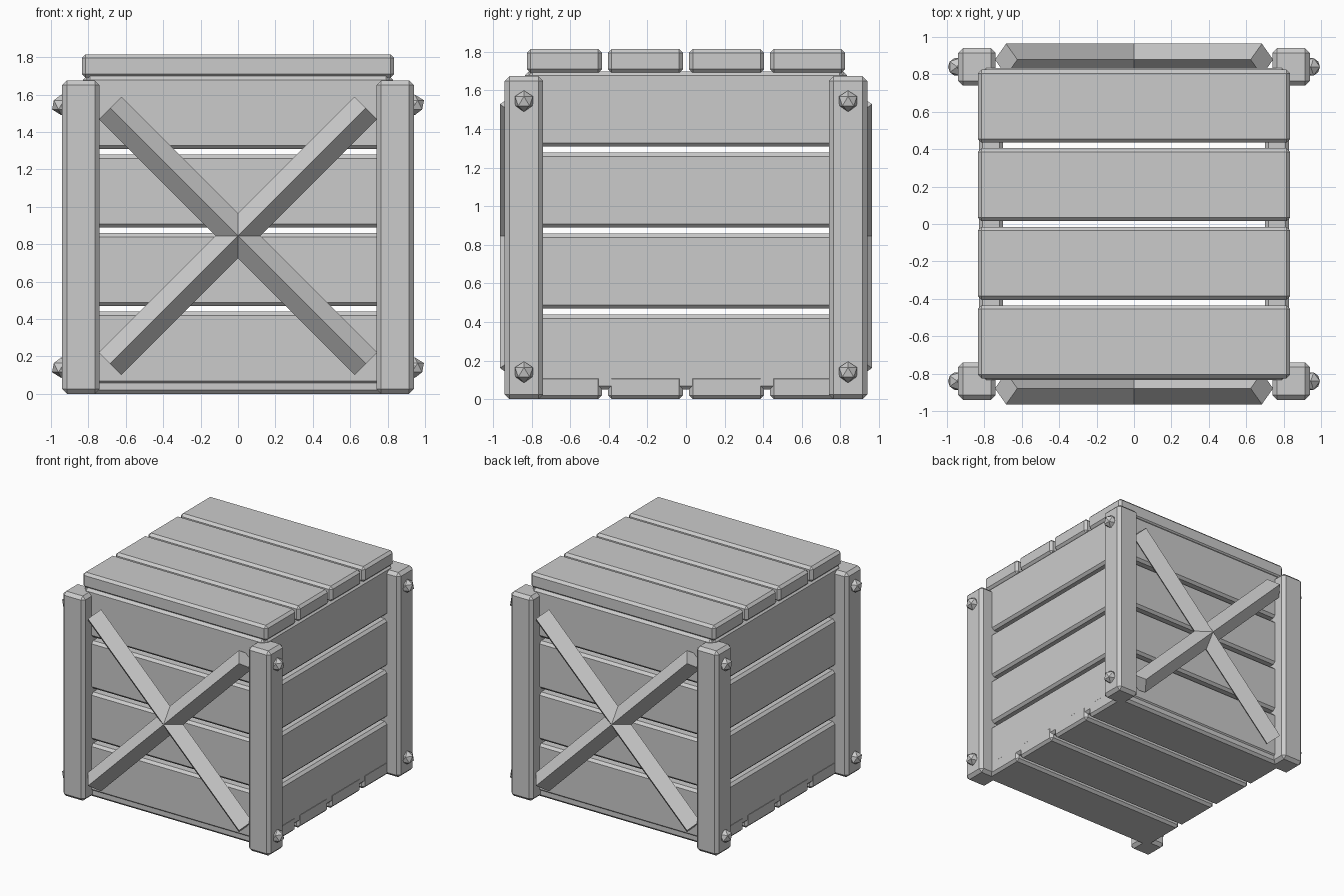
import bpy
import math

if "Cube" in bpy.data.objects:
    bpy.data.objects.remove(bpy.data.objects["Cube"], do_unlink=True)

GREY = (0.6, 0.6, 0.6, 1.0)
grey = bpy.data.materials.new("crate_grey")
grey.use_nodes = True
grey.diffuse_color = GREY
grey.node_tree.nodes["Principled BSDF"].inputs["Base Color"].default_value = GREY

PITCH = 0.42     # spacing between neighbouring planks
PLANK = 0.39     # plank width
BEVEL = 0.02


def box(name, center, size, bevel=BEVEL, rotation=(0, 0, 0)):
    """Box with chamfered edges."""
    bpy.ops.mesh.primitive_cube_add(size=1, location=center, rotation=rotation)
    obj = bpy.context.object
    obj.name = name
    obj.scale = size
    bpy.ops.object.transform_apply(location=False, rotation=False, scale=True)
    obj.data.materials.append(grey)
    if bevel:
        mod = obj.modifiers.new("chamfer", 'BEVEL')
        mod.width = bevel
        mod.segments = 1
    return obj


# Lid, floor and wall planks, four to each side
for i in range(4):
    y = (i - 1.5) * PITCH
    z = 0.244 + 0.01 + i * PITCH
    box("lid_plank", (0, y, 1.753), (1.67, PLANK, 0.125))
    box("floor_plank", (0, y, 0.0625), (1.664, PLANK, 0.125))
    for side in (-1, 1):
        box("side_wall_plank", (side * 0.765, 0, z - 0.01), (0.13, 1.63, PLANK))
        box("end_wall_plank", (0, side * 0.77, z - 0.01), (1.62, 0.13, PLANK))

# Corner posts, each with two faceted bolts on its outer side
for sx in (-1, 1):
    for sy in (-1, 1):
        box("corner_post", (sx * 0.84, sy * 0.84, 0.8375), (0.2, 0.2, 1.675), 0.025)
        for z in (0.14, 1.545):
            bpy.ops.mesh.primitive_ico_sphere_add(
                subdivisions=1, radius=0.055, location=(sx * 0.945, sy * 0.84, z))
            bolt = bpy.context.object
            bolt.name = "bolt"
            bolt.data.materials.append(grey)

# Crossed braces on the front and back: square beams turned edge-outward
for sy in (-1, 1):
    for tilt in (-1, 1):
        brace = box("cross_brace", (0, sy * 0.879, 0.845), (1.934, 0.12, 0.12), 0)
        for v in brace.data.vertices:    # roll the section by 45 degrees
            y, z = v.co.y, v.co.z
            v.co.y = (y - z) * math.sqrt(0.5)
            v.co.z = (y + z) * math.sqrt(0.5)
        brace.rotation_euler = (0, tilt * math.pi / 4, 0)
